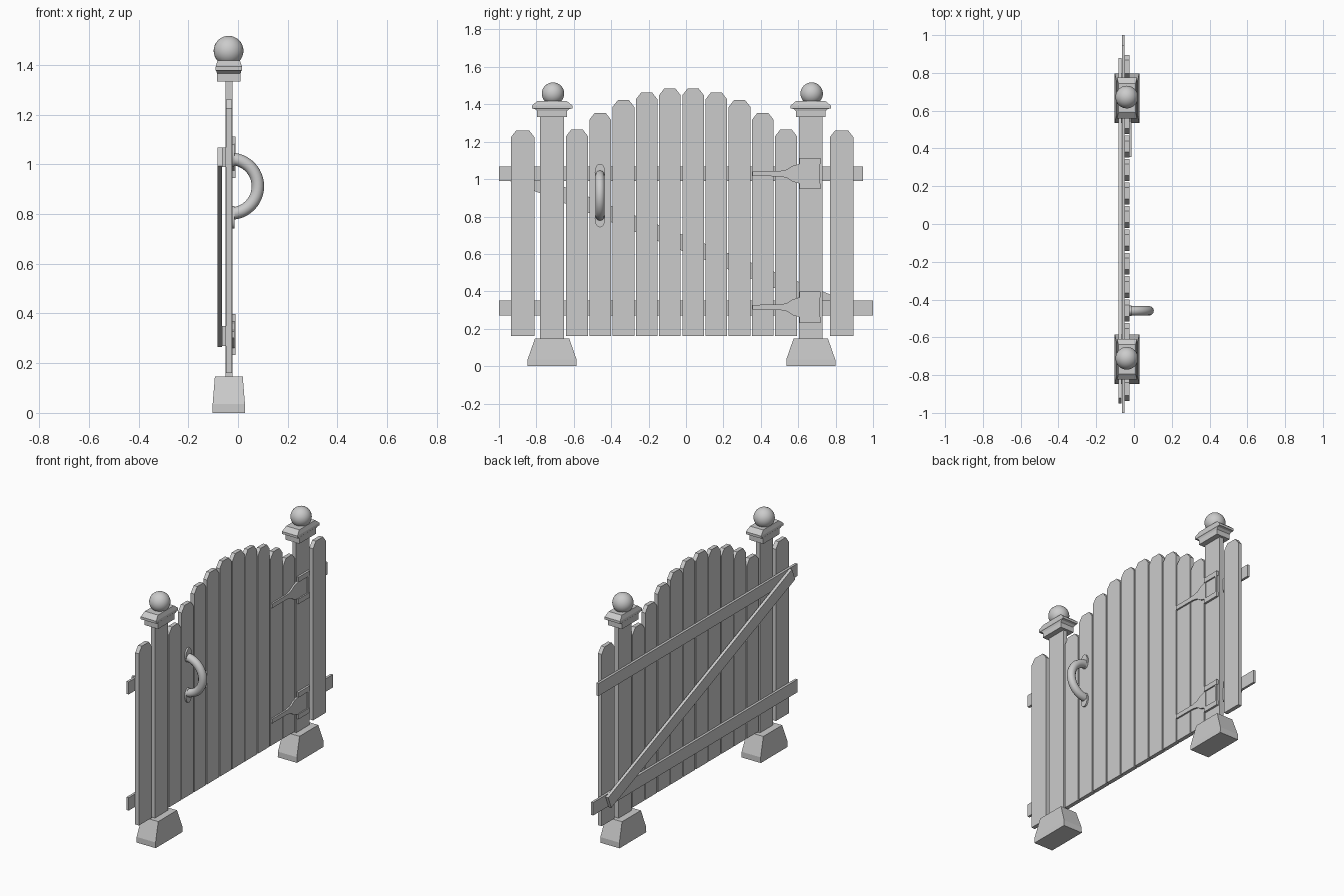
import bpy, bmesh
from math import pi, sin, cos, atan2, hypot

if "Cube" in bpy.data.objects:
    bpy.data.objects.remove(bpy.data.objects["Cube"])


def finish(name, bm):
    bmesh.ops.recalc_face_normals(bm, faces=bm.faces)
    me = bpy.data.meshes.new(name)
    bm.to_mesh(me)
    bm.free()
    ob = bpy.data.objects.new(name, me)
    bpy.context.collection.objects.link(ob)
    return ob


def plate(name, outline, x0, x1):
    """Extrude a (y, z) outline from x0 to x1."""
    bm = bmesh.new()
    face = bm.faces.new([bm.verts.new((x0, y, z)) for y, z in outline])
    ext = bmesh.ops.extrude_face_region(bm, geom=[face])
    for v in ext["geom"]:
        if isinstance(v, bmesh.types.BMVert):
            v.co.x = x1
    return finish(name, bm)


def box(name, y0, y1, z0, z1, x0, x1):
    return plate(name, [(y0, z0), (y1, z0), (y1, z1), (y0, z1)], x0, x1)


def loft(name, cx, cy, rings):
    """Stack rectangular rings given as (z, half x, half y)."""
    bm = bmesh.new()
    loops = [[bm.verts.new((cx + sx * hx, cy + sy * hy, z))
              for sx, sy in ((-1, -1), (1, -1), (1, 1), (-1, 1))]
             for z, hx, hy in rings]
    for a, b in zip(loops, loops[1:]):
        for i in range(4):
            j = (i + 1) % 4
            bm.faces.new((a[i], a[j], b[j], b[i]))
    bm.faces.new(loops[0])
    bm.faces.new(loops[-1])
    return finish(name, bm)


def smooth(ob):
    bpy.ops.object.select_all(action='DESELECT')
    ob.select_set(True)
    bpy.context.view_layer.objects.active = ob
    bpy.ops.object.shade_smooth_by_angle()


BACK, FRONT = -0.049, -0.024   # board thickness


def picket(name, y, half, top):
    c, d = 0.028, 0.036
    plate(name, [(y - half, 0.16), (y + half, 0.16), (y + half, top - d),
                 (y + half - c, top), (y - half + c, top), (y - half, top - d)],
          BACK, FRONT)


# arched row of pickets
tops = [1.266, 1.353, 1.422, 1.462, 1.484]
for i, top in enumerate(tops + tops[::-1]):
    picket(f"picket_{i + 1}", -0.583 + i * 0.1242, 0.058, top)

# outer pickets
picket("outer_picket_left", -0.873, 0.063, 1.26)
picket("outer_picket_right", 0.832, 0.063, 1.26)

# rails and diagonal brace on the back
box("upper_rail", -1.0, 0.947, 0.99, 1.067, -0.064, BACK)
box("lower_rail", -1.0, 1.0, 0.27, 0.35, -0.064, BACK)
ya, za, yb, zb = -0.935, 1.03, 0.865, 0.302
length = hypot(yb - ya, zb - za)
brace = box("diagonal_brace", -length / 2, length / 2, -0.04, 0.04, -0.083, -0.065)
brace.location = (0, (ya + yb) / 2, (za + zb) / 2)
brace.rotation_euler.x = atan2(zb - za, yb - ya)

# posts with footings, moulded caps and balls
for side, y in (("left", -0.716), ("right", 0.667)):
    box(f"post_{side}", y - 0.064, y + 0.064, 0.14, 1.345, BACK - 0.001, FRONT + 0.001)
    loft(f"footing_{side}", -0.037, y,
         [(0, 0.066, 0.131), (0.035, 0.065, 0.131), (0.147, 0.056, 0.092)])
    loft(f"cap_{side}", -0.037, y,
         [(1.333, 0.047, 0.08), (1.365, 0.047, 0.08), (1.375, 0.05, 0.092),
          (1.378, 0.053, 0.108), (1.393, 0.053, 0.108), (1.418, 0.045, 0.078)])
    bpy.ops.mesh.primitive_uv_sphere_add(segments=32, ring_count=16, radius=0.06,
                                         location=(-0.038, y + (-0.711 + 0.716), 1.457))
    ball = bpy.context.object
    ball.name = f"ball_{side}"
    smooth(ball)

# curved pull handle
HY, HZ = -0.46, 0.912
curve = bpy.data.curves.new("handle", 'CURVE')
curve.dimensions = '3D'
curve.bevel_depth = 0.025
curve.bevel_resolution = 4
curve.use_fill_caps = True
spline = curve.splines.new('POLY')
N = 24
spline.points.add(N)
for i, p in enumerate(spline.points):
    a = -pi / 2 + pi * i / N
    p.co = (-0.03 + 0.11 * cos(a), HY, HZ + 0.11 * sin(a), 1)
bpy.context.collection.objects.link(bpy.data.objects.new("handle", curve))

# oval mounting plates of the handle
for side, s in (("upper", 1), ("lower", -1)):
    oval = [(HY + 0.028 * cos(2 * pi * k / 24),
             HZ + s * 0.125 + 0.045 * sin(2 * pi * k / 24)) for k in range(24)]
    smooth(plate(f"handle_plate_{side}", oval, FRONT - 0.002, -0.014))

# strap hinges
for side, z in (("upper", 1.029), ("lower", 0.315)):
    half = [(0.356, 0.013), (0.50, 0.014), (0.54, 0.022), (0.57, 0.042), (0.615, 0.055)]
    outline = [(y, z - h) for y, h in half] + [(y, z + h) for y, h in half[::-1]]
    plate(f"{side}_hinge_strap", outline, FRONT - 0.001, -0.014)
    box(f"{side}_hinge_plate", 0.612, 0.71, z - 0.056, z + 0.056, FRONT - 0.001, -0.018)
    box(f"{side}_hinge_pin", 0.702, 0.717, z - 0.055, z + 0.055, FRONT - 0.001, -0.011)
    for end, s in (("top", 1), ("bottom", -1)):
        box(f"{side}_hinge_{end}_bar", 0.608, 0.72, z + s * 0.052, z + s * 0.083,
            FRONT - 0.001, -0.01)
